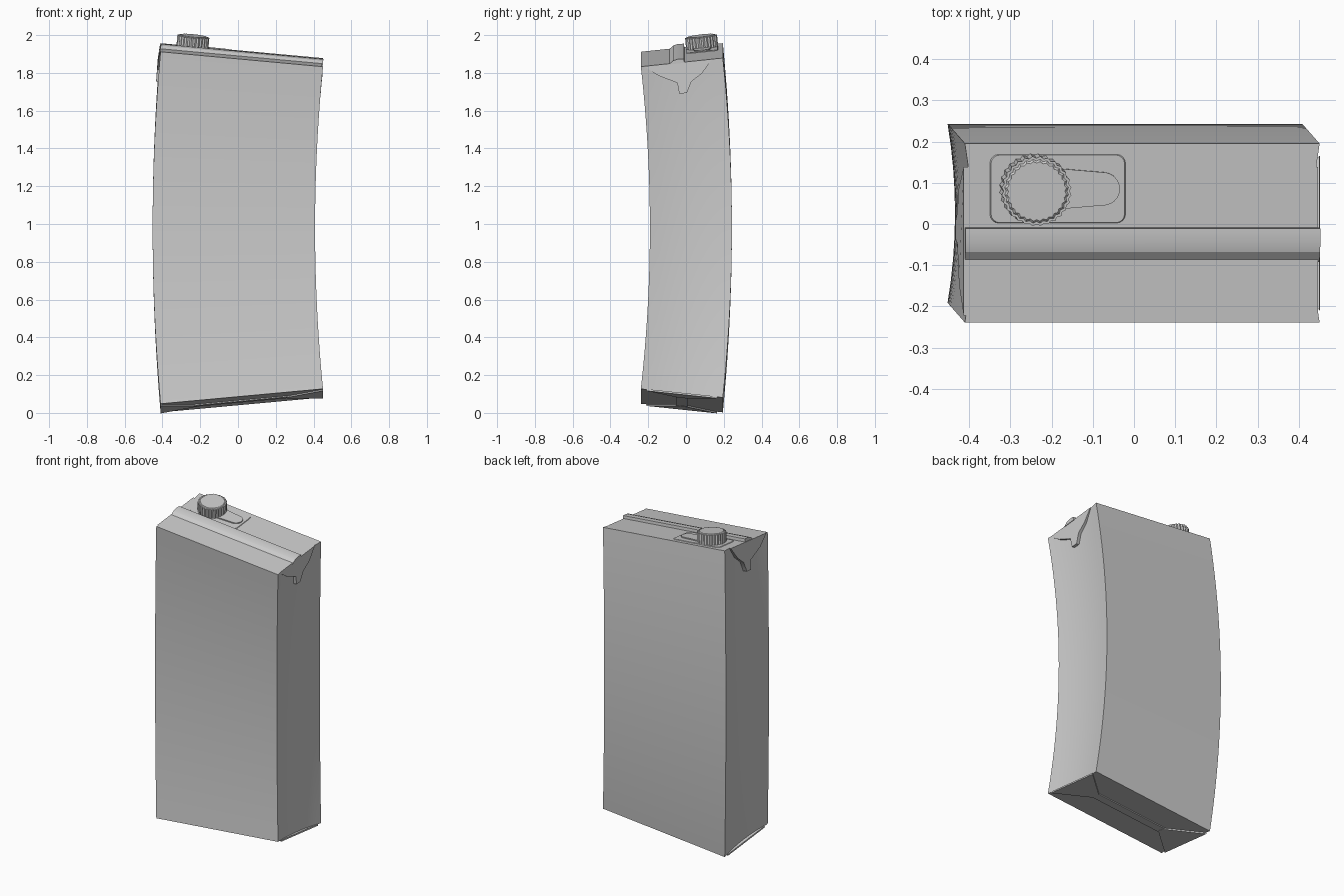
import bpy, bmesh, math
from mathutils import Vector

if "Cube" in bpy.data.objects:
    bpy.data.objects.remove(bpy.data.objects["Cube"])

W, D, H = 0.43, 0.217, 1.83      # half width, half depth, height
BASE = 0.065

grey = bpy.data.materials.new("light_grey_card")
grey.use_nodes = True
colour = (0.6, 0.6, 0.6, 1)
grey.diffuse_color = colour
grey.node_tree.nodes["Principled BSDF"].inputs["Base Color"].default_value = colour


def bend(p):
    """Bow the upright carton sideways and backwards."""
    t = p.z / H
    arc, slope = 4 * t * (1 - t), 4 * (1 - 2 * t) / H
    return Vector((p.x + 0.02 - 0.042 * arc, p.y - 0.022 + 0.048 * arc,
                   BASE + p.z + p.x * 0.042 * slope - p.y * 0.048 * slope))


def finish(name, bm, angle=30):
    for v in bm.verts:
        v.co = bend(v.co)
    bmesh.ops.recalc_face_normals(bm, faces=bm.faces)
    mesh = bpy.data.meshes.new(name)
    bm.to_mesh(mesh)
    bm.free()
    mesh.materials.append(grey)
    obj = bpy.data.objects.new(name, mesh)
    bpy.context.collection.objects.link(obj)
    bpy.ops.object.select_all(action='DESELECT')
    obj.select_set(True)
    bpy.context.view_layer.objects.active = obj
    bpy.ops.object.shade_smooth_by_angle(angle=math.radians(angle))
    return obj


def prism(name, near, far, angle=30):
    """Solid between two matching outlines."""
    bm = bmesh.new()
    a = [bm.verts.new(p) for p in near]
    b = [bm.verts.new(p) for p in far]
    bm.faces.new(a)
    bm.faces.new(b)
    for i in range(len(a)):
        j = (i + 1) % len(a)
        bm.faces.new((a[i], a[j], b[j], b[i]))
    return finish(name, bm, angle)


def slab(name, outline, z0, z1, inset=1.0):
    c = sum((Vector(p) for p in outline), Vector((0, 0))) / len(outline)
    top = [c + (Vector(p) - c) * inset for p in outline]
    return prism(name, [(x, y, z0) for x, y in outline], [(p.x, p.y, z1) for p in top])


def arc_points(cx, cy, r, start, end, n):
    return [(cx + r * math.cos(math.radians(start + (end - start) * i / n)),
             cy + r * math.sin(math.radians(start + (end - start) * i / n))) for i in range(n + 1)]


# Carton body: rings up the height, narrow sides pressed inwards
bm = bmesh.new()
LEVELS, STEPS = 24, 8
ys = [-D + 2 * D * i / STEPS for i in range(STEPS + 1)]


def side_x(y):
    return W - 0.018 * (1 - (y / D) ** 2)


section = [(side_x(y), y) for y in ys] + [(-side_x(y), y) for y in reversed(ys)]
rings = [[bm.verts.new((x, y, H * k / LEVELS)) for x, y in section] for k in range(LEVELS + 1)]
n = len(section)
for low, high in zip(rings, rings[1:]):
    for i in range(n):
        bm.faces.new((low[i], low[(i + 1) % n], high[(i + 1) % n], high[i]))
for ring in (rings[0], rings[-1]):
    for i in range(STEPS):
        bm.faces.new((ring[i], ring[i + 1], ring[n - 2 - i], ring[n - 1 - i]))
finish("carton_body", bm)

# Folded seam across the top, ramped at the front and stepped at the back
seam = [(-0.07, H - 0.004), (-0.045, H + 0.014), (-0.02, H + 0.02),
        (0.013, H + 0.018), (0.013, H - 0.004)]
prism("top_seam", [(-W, y, z) for y, z in seam], [(W, y, z) for y, z in seam], 20)

# Flat seam under the base
base_seam = [(-0.03, 0.002), (-0.03, -0.006), (0.03, -0.006), (0.03, 0.002)]
prism("base_seam", [(-W + 0.02, y, z) for y, z in base_seam],
      [(W - 0.02, y, z) for y, z in base_seam])

# Folded ears on the narrow sides and under the base
ear = [(-0.2, H), (-0.13, H - 0.06), (-0.035, H - 0.11), (-0.03, H - 0.17),
       (0.01, H - 0.17), (0.04, H - 0.11), (0.1, H - 0.07), (0.16, H)]
for side, label, out in ((1, "left", 0.002), (-1, "right", 0.009)):
    prism(label + "_top_ear", [(side * (W - 0.02), y, z) for y, z in ear],
          [(side * (W + out - 0.006 * (z > H - 0.01)), y, z) for y, z in ear])
    fold = [(side * W, -D + 0.03), (side * (W - 0.19), -0.02),
            (side * (W - 0.19), 0.02), (side * W, D - 0.03)]
    slab(label + "_base_ear", fold, 0.002, -0.008)

# Spout plate, pull tab and ribbed cap
CX, CY, R = -0.262, 0.108, 0.085
plate = []
for x, y, a in ((-0.06, 0.17, 0), (-0.35, 0.17, 90), (-0.35, 0.045, 180), (-0.06, 0.045, 270)):
    plate += arc_points(x, y, 0.022, a, a + 90, 4)
slab("spout_plate", plate, H - 0.003, H + 0.003, 0.97)

tab = [(CX + 0.05, CY + 0.05)] + arc_points(-0.095, CY, 0.04, 80, -80, 10) + [(CX + 0.05, CY - 0.05)]
slab("pull_tab", tab, H, H + 0.009)

cap = []
for i in range(56):
    r = R if i % 2 else R - 0.005
    a = math.tau * i / 56
    cap.append((CX + r * math.cos(a), CY + r * math.sin(a)))
slab("cap", cap, H - 0.004, H + 0.06)
slab("cap_lid", [(CX + (x - CX) * 0.95, CY + (y - CY) * 0.95) for x, y in cap],
     H + 0.058, H + 0.064, 0.9)
